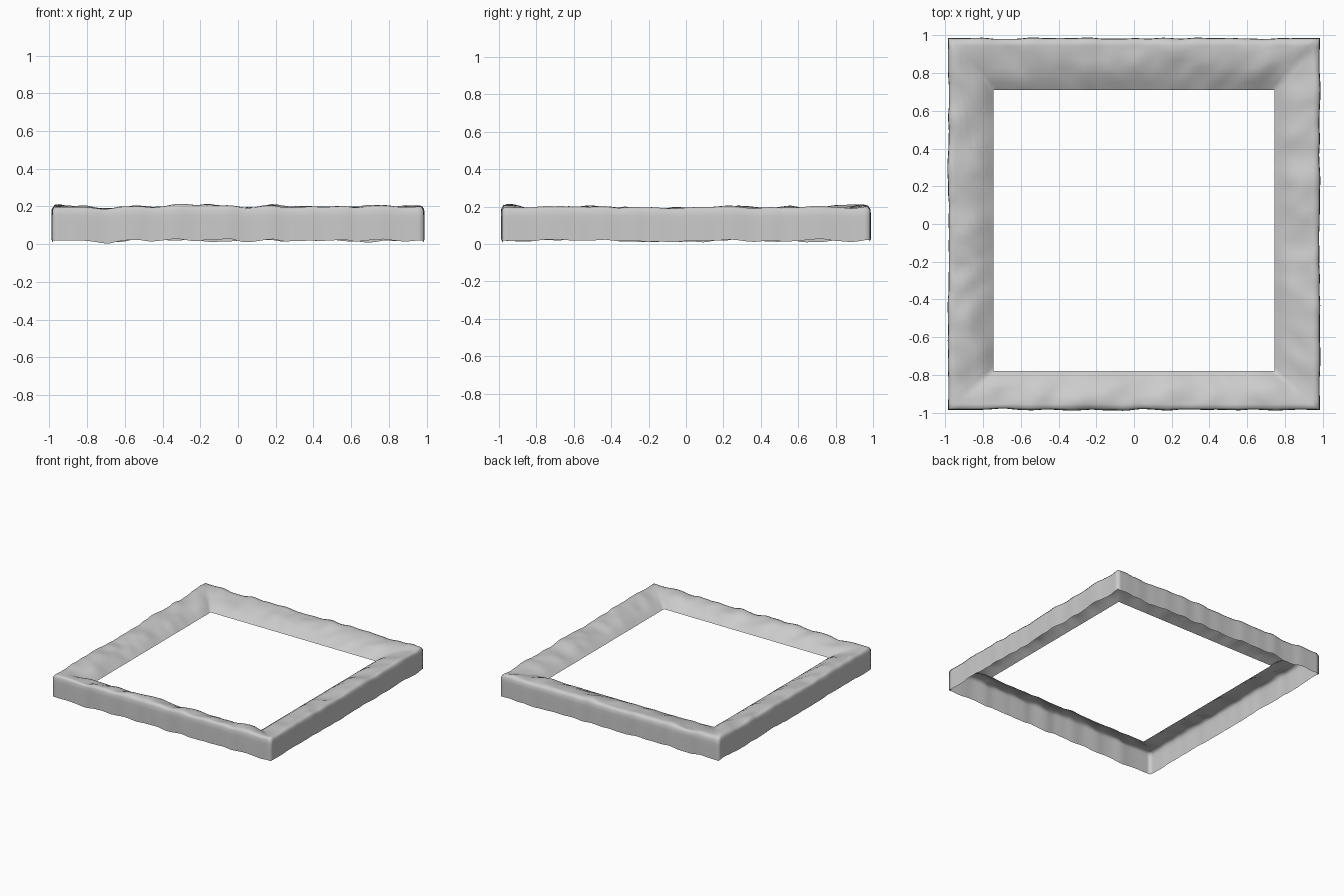
import bpy, bmesh
from mathutils import Vector, noise

if "Cube" in bpy.data.objects:
    bpy.data.objects.remove(bpy.data.objects["Cube"])

SEG = 64                                  # divisions along each side
OUTER = (-0.985, -0.985, 0.985, 0.985)    # x0, y0, x1, y1
INNER = (-0.745, -0.78, 0.745, 0.71)

# Cross-section: (inward fraction, height, bump strength, wall bulge)
PROFILE = [(0.0, 0.018, 0.9, 1.0), (0.0, 0.06, 0.3, 1.0), (0.0, 0.11, 0.0, 1.0),
           (0.0, 0.15, 0.2, 1.0), (0.008, 0.18, 0.6, 1.0), (0.05, 0.198, 0.8, 0.5),
           (0.15, 0.199, 1.0, 0), (0.28, 0.197, 1.0, 0), (0.42, 0.191, 1.0, 0),
           (0.56, 0.182, 1.0, 0), (0.70, 0.169, 0.9, 0), (0.85, 0.149, 0.5, 0),
           (1.0, 0.124, 0.0, 0)]


def ring_point(rect, i):
    """Point and outward direction on a rectangle, counted round its four sides."""
    x0, y0, x1, y1 = rect
    corners = [(x0, y0), (x1, y0), (x1, y1), (x0, y1)]
    side, f = i // SEG, (i % SEG) / SEG
    a, b = Vector(corners[side]), Vector(corners[(side + 1) % 4])
    out = [(0, -1), (1, 0), (0, 1), (-1, 0)][side]
    return a.lerp(b, f), Vector(out) * min(1, 8 * f, 8 * (1 - f))


def bump(p):
    n = noise.noise(Vector((p.x * 5, p.y * 5, 3.1)))
    n += 0.6 * noise.noise(Vector((p.x * 11, p.y * 11, 7.7)))
    return max(-1, min(1, n * 1.3))


bm = bmesh.new()
rings = []
for t, z, strength, bulge in PROFILE:
    rect = [o + (n - o) * t for o, n in zip(OUTER, INNER)]
    ring = []
    for i in range(4 * SEG):
        p, out = ring_point(rect, i)
        h = bump(p)
        q = p + out * (0.007 * h * bulge)
        ring.append(bm.verts.new((q.x, q.y, max(0, z + 0.016 * strength * h))))
    rings.append(ring)

# Skin between rings: an open-bottomed shell with an inward-sloping top
for lo, hi in zip(rings, rings[1:]):
    for i in range(4 * SEG):
        j = (i + 1) % (4 * SEG)
        bm.faces.new((lo[i], lo[j], hi[j], hi[i]))
for f in bm.faces:
    f.smooth = True

mesh = bpy.data.meshes.new("rough_square_rim")
bm.to_mesh(mesh)
bm.free()
rim = bpy.data.objects.new("rough_square_rim", mesh)
bpy.context.collection.objects.link(rim)
